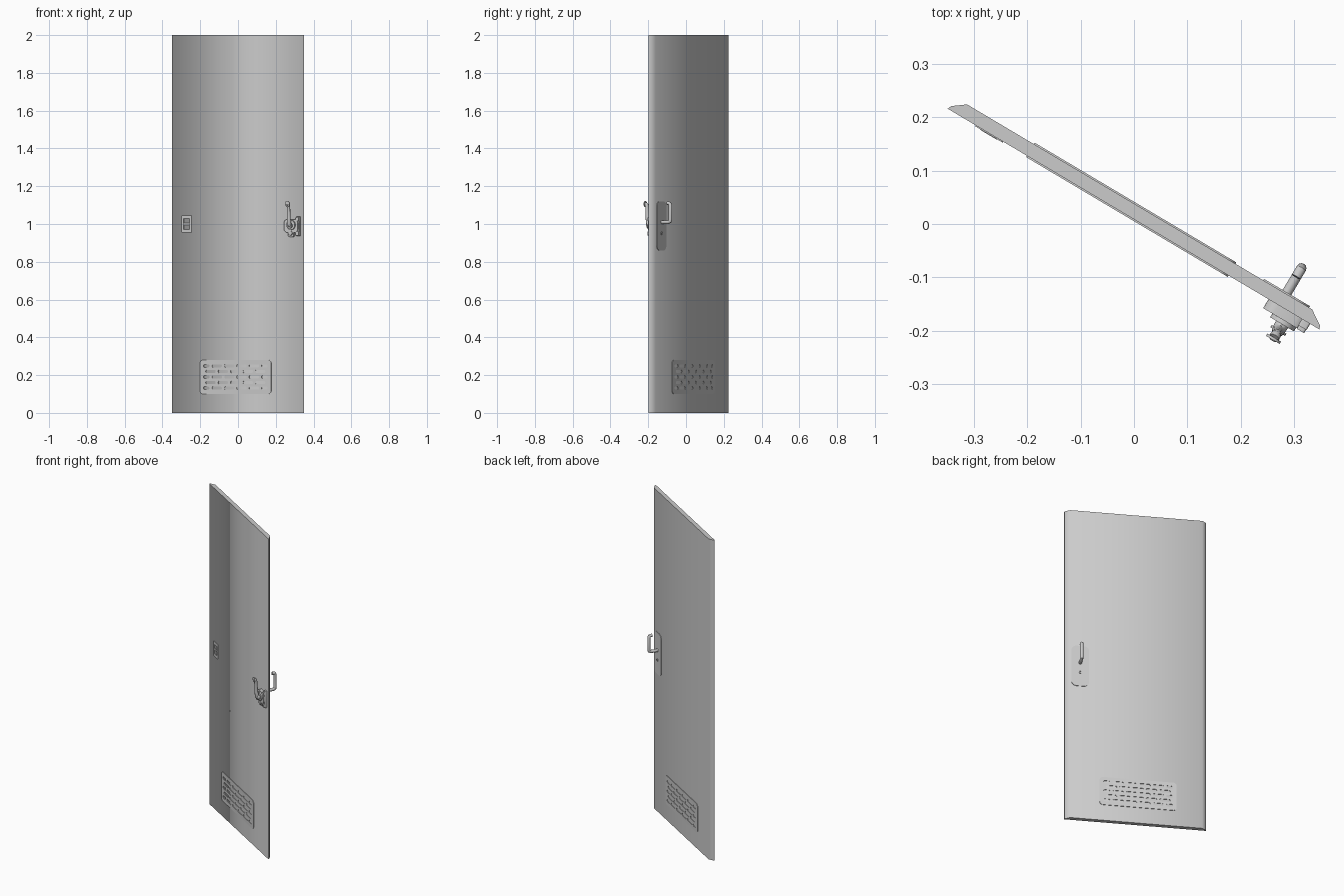
import bpy, math
from mathutils import Matrix

if "Cube" in bpy.data.objects:
    bpy.data.objects.remove(bpy.data.objects["Cube"])

# The door is swung open: local axes are u (along door), v (towards back), z (up)
SWING = Matrix.Rotation(math.radians(-30.7), 4, 'Z')
UPRIGHT = Matrix.Rotation(math.radians(90), 4, 'X')      # flat drawing (u, z) -> standing sheet


def finish(name, curve, local, smooth=False):
    """Turn a curve into a mesh object placed in the door's frame."""
    tmp = bpy.data.objects.new(name + "_path", curve)
    bpy.context.collection.objects.link(tmp)
    dg = bpy.context.evaluated_depsgraph_get()
    mesh = bpy.data.meshes.new_from_object(tmp.evaluated_get(dg))
    bpy.data.objects.remove(tmp)
    mesh.transform(SWING @ local)
    mesh.name = name
    ob = bpy.data.objects.new(name, mesh)
    bpy.context.collection.objects.link(ob)
    if smooth:
        bpy.ops.object.select_all(action='DESELECT')
        ob.select_set(True)
        bpy.context.view_layer.objects.active = ob
        bpy.ops.object.shade_smooth_by_angle(angle=math.radians(35))
    return ob


def sheet(name, outlines, half, local, smooth=False):
    """Filled 2D outlines (inner ones become holes), extruded."""
    cu = bpy.data.curves.new(name, 'CURVE')
    cu.dimensions, cu.fill_mode, cu.extrude = '2D', 'BOTH', half
    for pts in outlines:
        sp = cu.splines.new('POLY')
        sp.points.add(len(pts) - 1)
        for p, q in zip(sp.points, pts):
            p.co = (q[0], q[1], 0, 1)
        sp.use_cyclic_u = True
    return finish(name, cu, local, smooth)


def panel(name, outlines, v0, v1, smooth=False):
    return sheet(name, outlines, abs(v1 - v0) / 2,
                 Matrix.Translation((0, (v0 + v1) / 2, 0)) @ UPRIGHT, smooth)


def rod(name, pts, radius, resolution=4):
    """Round bar along (u, v, z, thickness) points."""
    cu = bpy.data.curves.new(name, 'CURVE')
    cu.dimensions, cu.bevel_depth = '3D', radius
    cu.bevel_resolution, cu.use_fill_caps = resolution, True
    sp = cu.splines.new('POLY')
    sp.points.add(len(pts) - 1)
    for p, q in zip(sp.points, pts):
        p.co, p.radius = (*q[:3], 1), q[3]
    return finish(name, cu, Matrix(), True)


def rounded(cu, cz, w, h, r, n=5):
    """Rounded rectangle outline around (cu, cz)."""
    pts = []
    for k, (sx, sz) in enumerate(((1, 1), (-1, 1), (-1, -1), (1, -1))):
        for i in range(n + 1):
            a = math.pi / 2 * (k + i / n)
            pts.append((cu + sx * (w / 2 - r) + r * math.cos(a),
                        cz + sz * (h / 2 - r) + r * math.sin(a)))
    return pts


def circle(cu, cz, r, n=20):
    return [(cu + r * math.cos(2 * math.pi * i / n), cz + r * math.sin(2 * math.pi * i / n))
            for i in range(n)]


FRONT, BACK = 0.0075, 0.033

# Door leaf: chamfered cross-section raised to full height
section = [(-0.411, FRONT), (0.400, FRONT), (0.398, 0.014), (0.369, BACK),
           (-0.384, BACK), (-0.408, 0.015)]
sheet("door_leaf", [section], 1.0, Matrix.Translation((0, 0, 1.0)))

# Vent grilles: slotted rounded plates on both faces
VU, VZ, PITCH = -0.018, 0.19, 0.0763
grille = [rounded(VU, VZ, 0.44, 0.18, 0.02)]
for row in range(5):
    z = VZ + (row - 2) * 0.0295
    if row % 2:
        slots = [((i - 2) * PITCH, 0.062) for i in range(5)]
    else:
        slots = [((i - 1.5) * PITCH, 0.062) for i in range(4)]
        slots += [(s * (2.5 * PITCH - 0.012), 0.037) for s in (-1, 1)]
    grille += [rounded(VU + u, z, w, 0.016, 0.0075, 4) for u, w in slots]
panel("vent_front", grille, FRONT - 0.003, FRONT + 0.0005)
panel("vent_back", grille, BACK - 0.0005, BACK + 0.003)

# Privacy indicator: small framed plate with a slider bar
panel("indicator_plate", [rounded(-0.32, 1.0, 0.06, 0.09, 0.004),
                          rounded(-0.32, 1.0, 0.036, 0.058, 0.003)], FRONT - 0.002, FRONT + 0.0005)
panel("indicator_bar", [rounded(-0.32, 1.0, 0.036, 0.008, 0.002)], FRONT - 0.003, FRONT + 0.0005)

# Back lock plate, keyhole and L-shaped handle
HU = 0.3125
panel("back_lock_plate", [rounded(HU, 0.99, 0.10, 0.26, 0.03, 8)],
      BACK - 0.0005, BACK + 0.003, True)
panel("back_keyhole", [circle(HU, 0.95, 0.009), circle(HU, 0.95, 0.005)],
      BACK, BACK + 0.006, True)
rod("back_handle", [(HU, 0.03, 1.01, 1), (HU, 0.078, 1.01, 1), (HU, 0.087, 1.014, 1),
                    (HU, 0.089, 1.024, 1), (HU, 0.089, 1.10, 1), (HU, 0.085, 1.109, 1),
                    (HU, 0.070, 1.111, 1)], 0.0095)

# Front lock body: stepped base, key barrel and side latch
LU = 0.335
panel("front_lock_base", [rounded(LU - 0.003, 0.99, 0.086, 0.07, 0.022)],
      -0.012, FRONT + 0.001, True)
panel("front_lock_hub", [circle(LU, 0.995, 0.026, 24)], -0.020, -0.010, True)
panel("front_key_plate", [rounded(LU - 0.005, 0.95, 0.036, 0.036, 0.012)], -0.008, FRONT + 0.001, True)
panel("front_key_barrel", [circle(LU - 0.005, 0.952, 0.012)], -0.016, -0.006, True)
panel("side_latch", [rounded(0.371, 0.988, 0.018, 0.105, 0.004)], -0.006, FRONT + 0.001)
for i, z in enumerate((1.025, 0.95)):
    panel(f"side_latch_tab_{i}", [rounded(0.371, z, 0.016, 0.02, 0.004)], -0.013, -0.005)

# Front lever leaning outward, ending in a flanged grip
rod("front_lever", [(LU, -0.014, 0.99, 1.3), (LU, -0.026, 0.99, 1.3), (LU, -0.034, 0.998, 1.2),
                    (LU, -0.038, 1.03, 1.0), (LU, -0.041, 1.09, 0.9), (LU, -0.044, 1.102, 1.0),
                    (LU, -0.050, 1.107, 1.0)], 0.010)
panel("lever_grip_cap", [circle(LU, 1.106, 0.015)], -0.054, -0.049, True)
panel("lever_collar", [circle(LU, 0.992, 0.016)], -0.036, -0.031, True)
